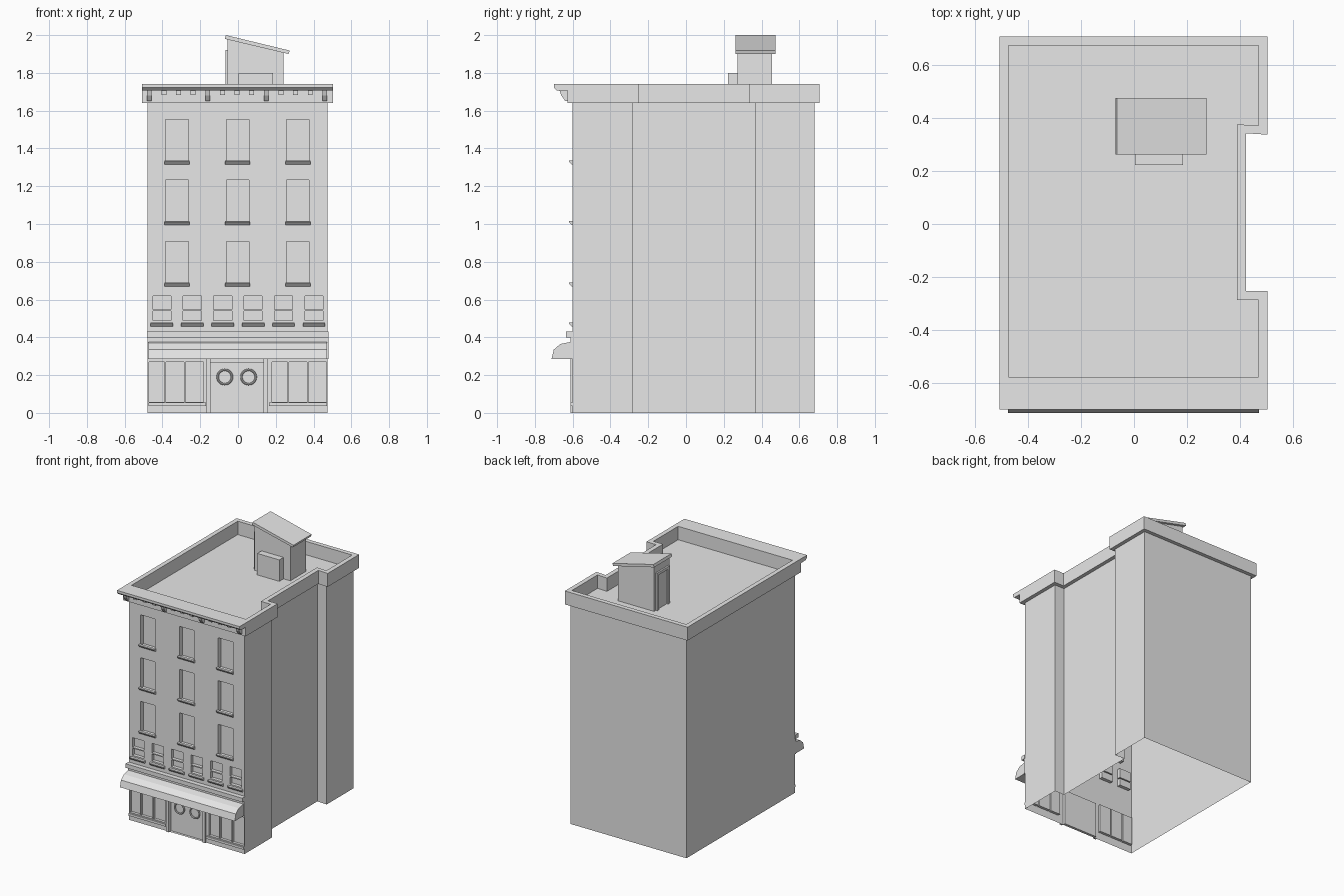
import bpy
import bmesh
import math

cube = bpy.data.objects.get("Cube")
if cube:
    bpy.data.objects.remove(cube, do_unlink=True)

GREY = (0.8, 0.8, 0.8, 1.0)
stone = bpy.data.materials.new("plain_grey")
stone.use_nodes = True
stone.diffuse_color = GREY
stone.node_tree.nodes["Principled BSDF"].inputs["Base Color"].default_value = GREY

FRONT = -0.6          # plane of the front wall
WEST, EAST = -0.48, 0.475
ROOF, TOP = 1.64, 1.74


def finish(name, bm):
    mesh = bpy.data.meshes.new(name)
    bm.to_mesh(mesh)
    bm.free()
    mesh.materials.append(stone)
    obj = bpy.data.objects.new(name, mesh)
    bpy.context.collection.objects.link(obj)
    return obj


def prism(name, profile, lo, hi, axis="x"):
    """Extrude a (y, z) profile along x, or an (x, z) profile along y."""
    bm = bmesh.new()
    rings = []
    for d in (lo, hi):
        rings.append([bm.verts.new((d, a, b) if axis == "x" else (a, d, b))
                      for a, b in profile])
    n = len(profile)
    for i in range(n):
        j = (i + 1) % n
        bm.faces.new((rings[0][i], rings[0][j], rings[1][j], rings[1][i]))
    for ring in rings:
        bm.faces.new(ring)
    bmesh.ops.recalc_face_normals(bm, faces=bm.faces)
    return finish(name, bm)


def box(name, x0, x1, y0, y1, z0, z1):
    return prism(name, [(y0, z0), (y1, z0), (y1, z1), (y0, z1)], x0, x1)


# Side and back walls, parapet and roof: one plan outline carried up in rings
wall = [(WEST, FRONT), (EAST, FRONT), (EAST, -0.28), (0.395, -0.28),
        (0.395, 0.37), (EAST, 0.365), (EAST, 0.68), (WEST, 0.68)]
corner = [(-1, -1), (1, -1), (1, 1), (1, 1), (1, -1), (1, -1), (1, 1), (-1, 1)]


def offset(d):
    return [(x + sx * d, y + sy * d) for (x, y), (sx, sy) in zip(wall, corner)]


outer, inner = offset(0.028), offset(-0.006)
inner[:2] = [(x, -0.577) for x, y in inner[:2]]
bm = bmesh.new()
levels = [(wall, 0), (wall, ROOF), (outer, ROOF), (outer, TOP), (inner, TOP), (inner, ROOF)]
rings = [[bm.verts.new((x, y, z)) for x, y in loop] for loop, z in levels]
for k, (a, b) in enumerate(zip(rings, rings[1:])):
    for i in range(len(wall)):
        if k == 0 and i == 0:
            continue      # the front is the windowed facade
        j = (i + 1) % len(wall)
        bm.faces.new((a[i], a[j], b[j], b[i]))
bm.faces.new(rings[-1])
finish("walls_and_roof", bm)

# Openings of the facade as (x0, x1, z0, z1, depth)
openings, sills = [], []
for x in (-0.323, -0.002, 0.317):
    for z in (0.68, 1.005, 1.325):
        openings.append((x - 0.06, x + 0.06, z, z + 0.228, 0.035))
        sills.append((x, 0.066, z + 0.01))
for i in range(6):
    x = -0.403 + i * 0.161
    openings.append((x - 0.048, x + 0.048, 0.488, 0.54, 0.025))
    openings.append((x - 0.048, x + 0.048, 0.548, 0.62, 0.025))
    sills.append((x, 0.059, 0.478))
for start in (-0.47, 0.18):
    for a, b in ((0, 0.082), (0.09, 0.185), (0.193, 0.288)):
        openings.append((start + a, start + b, 0.058, 0.27, 0.02))
openings.append((-0.145, 0.135, 0, 0.265, 0.02))

# Front wall: a grid cut along the openings, which are pushed inward
bm = bmesh.new()
xs = sorted({round(v, 4) for o in openings for v in o[:2]} | {WEST, EAST})
zs = sorted({round(v, 4) for o in openings for v in o[2:4]} | {0, ROOF})
grid = [[bm.verts.new((x, FRONT, z)) for z in zs] for x in xs]
for i in range(len(xs) - 1):
    for k in range(len(zs) - 1):
        bm.faces.new((grid[i][k], grid[i + 1][k], grid[i + 1][k + 1], grid[i][k + 1]))
for x0, x1, z0, z1, depth in openings:
    picked = []
    for f in bm.faces:
        c = f.calc_center_median()
        if x0 < c.x < x1 and z0 < c.z < z1 and c.y < FRONT + 0.0001:
            picked.append(f)
    new = bmesh.ops.extrude_face_region(bm, geom=picked)["geom"]
    moved = [v for v in new if isinstance(v, bmesh.types.BMVert)]
    bmesh.ops.translate(bm, verts=moved, vec=(0, depth, 0))
    stale = [f for f in picked if f.is_valid]
    if stale:
        bmesh.ops.delete(bm, geom=stale, context="FACES")
finish("front_wall", bm)

# Window sills with a chamfered underside
for x, half, z in sills:
    prism("window_sill", [(FRONT, z), (FRONT - 0.02, z), (FRONT - 0.02, z - 0.005),
                          (FRONT - 0.006, z - 0.02), (FRONT, z - 0.02)], x - half, x + half)

# Shop front: pilasters, bay sills, sign band, ledge and awning
for x0, x1 in ((-0.167, -0.145), (0.135, 0.158)):
    box("door_pilaster", x0, x1, -0.612, FRONT, 0, 0.286)
for x0, x1 in ((-0.475, -0.17), (0.165, 0.472)):
    box("shop_sill", x0, x1, -0.612, FRONT, 0.036, 0.054)
box("sign_band", WEST, 0.478, -0.612, FRONT, 0.286, 0.4)
box("shop_ledge", -0.483, 0.48, -0.635, FRONT, 0.4, 0.43)
prism("awning", [(-0.61, 0.376), (-0.665, 0.365), (-0.7, 0.335), (-0.712, 0.286),
                 (-0.61, 0.286)], -0.475, 0.472)

# Round door handles
for x in (-0.07, 0.056):
    bpy.ops.mesh.primitive_torus_add(
        location=(x, -0.59, 0.19), rotation=(math.pi / 2, 0, 0), major_radius=0.038,
        minor_radius=0.006, major_segments=24, minor_segments=8)
    ring = bpy.context.object
    ring.name = "door_handle"
    ring.data.materials.append(stone)
    bpy.ops.object.shade_smooth_by_angle()

# Cornice with long brackets at every fourth place and small dentils between
prism("cornice", [(-0.62, TOP), (-0.7, TOP), (-0.7, 1.722), (-0.685, 1.708),
                  (-0.62, 1.708)], -0.508, 0.503)
for i in range(13):
    x = -0.47 + i * 0.0775
    if i % 4 == 0:
        prism("cornice_bracket", [(-0.62, 1.71), (-0.67, 1.71), (-0.66, 1.68),
                                  (-0.64, 1.652), (-0.62, 1.65)], x - 0.012, x + 0.012)
    else:
        box("cornice_dentil", x - 0.013, x + 0.013, -0.655, -0.62, 1.684, 1.71)

# Roof hut with a sloping roof, a door frame and a small box in front
prism("hut_walls", [(-0.055, ROOF), (0.241, ROOF), (0.241, 1.91), (-0.055, 1.982)],
      0.272, 0.455, "y")
prism("hut_roof", [(-0.07, 1.98), (0.268, 1.9), (0.274, 1.918), (-0.064, 2.0)],
      0.262, 0.475, "y")
for y in (0.285, 0.415):
    box("hut_door_jamb", -0.067, -0.055, y, y + 0.02, ROOF, 1.9)
box("hut_door_head", -0.067, -0.055, 0.285, 0.435, 1.9, 1.92)
box("roof_box", 0.003, 0.185, 0.222, 0.272, ROOF, 1.8)
